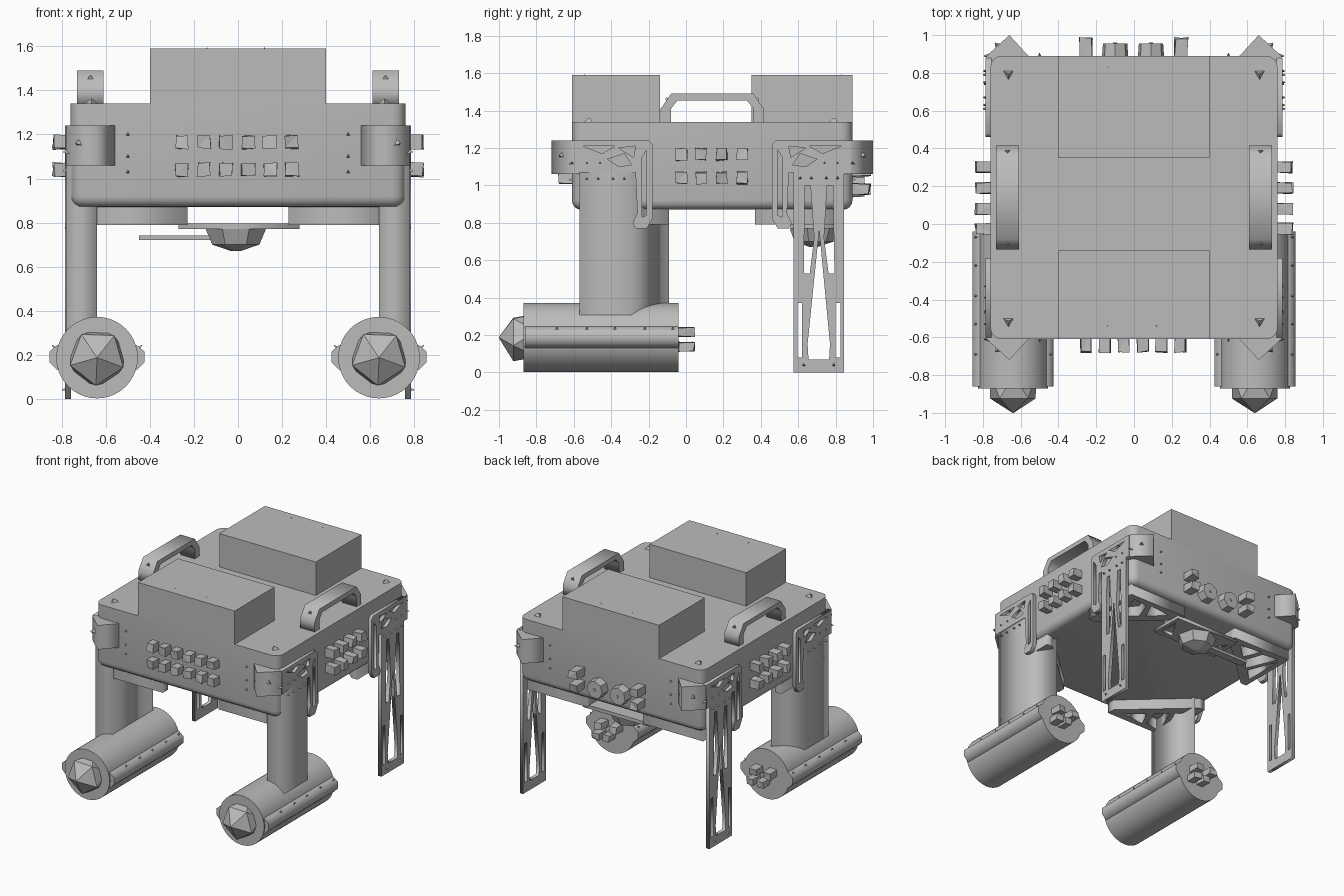
import bpy, bmesh, math, random
from mathutils import Matrix, Vector

random.seed(4)
cube = bpy.data.objects.get("Cube")
if cube:
    bpy.data.objects.remove(cube, do_unlink=True)

grey = bpy.data.materials.new("plain grey")
grey.use_nodes = True
colour = (0.5, 0.5, 0.5, 1)
grey.diffuse_color = colour
grey.node_tree.nodes["Principled BSDF"].inputs["Base Color"].default_value = colour

MID = 0.14                                   # y centre of the hull
SIDE = Matrix(((0, 0, 1), (1, 0, 0), (0, 1, 0))).to_4x4()   # (y, z) drawings


def add(name, mesh, smooth=False):
    ob = bpy.data.objects.new(name, mesh)
    bpy.context.collection.objects.link(ob)
    mesh.materials.clear()
    mesh.materials.append(grey)
    if smooth:
        bpy.ops.object.select_all(action='DESELECT')
        ob.select_set(True)
        bpy.context.view_layer.objects.active = ob
        bpy.ops.object.shade_smooth_by_angle(angle=math.radians(35))
    return ob


def finish(name, bm, smooth=False):
    mesh = bpy.data.meshes.new(name)
    bm.to_mesh(mesh)
    bm.free()
    return add(name, mesh, smooth)


def span(name, x, y, z):
    """Box between pairs of limits."""
    bm = bmesh.new()
    bmesh.ops.create_cube(bm, size=1)
    for v in bm.verts:
        v.co = Vector([(a + b) / 2 + c * (b - a) for (a, b), c in zip((x, y, z), v.co)])
    return finish(name, bm)


def plate(name, loops, low, high, side=False):
    """Extruded outline with holes, drawn in xy, or in yz when side is set."""
    curve = bpy.data.curves.new(name, 'CURVE')
    curve.dimensions = '2D'
    curve.fill_mode = 'BOTH'
    curve.extrude = abs(high - low) / 2
    for loop in loops:
        s = curve.splines.new('POLY')
        s.points.add(len(loop) - 1)
        for p, (a, b) in zip(s.points, loop):
            p.co = (a, b, 0, 1)
        s.use_cyclic_u = True
    temp = bpy.data.objects.new(name, curve)
    bpy.context.collection.objects.link(temp)
    dg = bpy.context.evaluated_depsgraph_get()
    mesh = bpy.data.meshes.new_from_object(temp.evaluated_get(dg))
    bpy.data.objects.remove(temp, do_unlink=True)
    mesh.transform(Matrix.Translation((0, 0, (low + high) / 2)))
    if side:
        mesh.transform(SIDE)
    return add(name, mesh)


def cone(name, at, direction, r1, r2, depth, sides, smooth=False):
    """Cone or cylinder centred at a point, pointing along a direction."""
    bm = bmesh.new()
    turn = Vector(direction).to_track_quat('Z', 'Y').to_matrix().to_4x4()
    bmesh.ops.create_cone(bm, cap_ends=True, segments=sides, radius1=r1, radius2=r2,
                          depth=depth, matrix=Matrix.Translation(at) @ turn)
    return finish(name, bm, smooth)


def screw(at, direction, r=0.016):
    cone("screw", at, direction, r, r * 0.15, 0.03, 3)


def knob(at, size):
    """Rough chipped block."""
    bm = bmesh.new()
    bmesh.ops.create_cube(bm, size=1)
    for v in bm.verts:
        v.co = Vector([at[i] + v.co[i] * size[i] * random.uniform(0.8, 1.1) for i in range(3)])
    bmesh.ops.triangulate(bm, faces=bm.faces[:])
    finish("knob", bm)


# Hull with rounded corners and a rounded lower edge
bm = bmesh.new()
bmesh.ops.create_cube(bm, size=1)
for v in bm.verts:
    v.co = Vector((v.co.x * 1.52, MID + v.co.y * 1.5, 1.105 + v.co.z * 0.47))
upright = [e for e in bm.edges if abs(e.verts[0].co.z - e.verts[1].co.z) > 0.1]
bmesh.ops.bevel(bm, geom=upright, offset=0.06, segments=4, profile=0.5, affect='EDGES')
lower = [e for e in bm.edges if all(v.co.z < 0.9 for v in e.verts)]
bmesh.ops.bevel(bm, geom=lower, offset=0.05, segments=4, profile=0.5, affect='EDGES')
finish("hull", bm, True)

# Raised blocks on the deck
span("front_block", (-0.4, 0.4), (-0.61, -0.14), (1.33, 1.59))
span("back_block", (-0.4, 0.4), (0.35, 0.89), (1.33, 1.59))
for x in (-0.14, 0.12):
    for y in (-0.54, 0.83):
        screw((x, y, 1.58), (0, 0, 1), 0.01)

# Outlines shared by the repeated parts
handle = [(-0.135, 1.33), (-0.135, 1.41), (-0.08, 1.49), (0.36, 1.49), (0.415, 1.41),
          (0.415, 1.33), (0.36, 1.33), (0.36, 1.41), (0.325, 1.455), (-0.045, 1.455),
          (-0.08, 1.41), (-0.08, 1.33)]
leg_plate = [
    [(0.575, 0), (0.845, 0), (0.845, 1.07), (0.575, 1.07)],
    [(0.655, 0.07), (0.765, 0.07), (0.77, 0.15), (0.712, 0.76), (0.65, 0.15)],
    [(0.63, 0.53), (0.662, 0.53), (0.685, 0.72), (0.665, 1.0), (0.635, 1.0)],
    [(0.762, 0.53), (0.794, 0.53), (0.785, 1.0), (0.755, 1.0), (0.738, 0.72)],
    [(0.595, 0.08), (0.62, 0.08), (0.62, 0.37), (0.595, 0.37)],
    [(0.8, 0.08), (0.825, 0.08), (0.825, 0.37), (0.8, 0.37)]]
hook = [
    [(-0.6, 1.24), (-0.2, 1.24), (-0.18, 1.22), (-0.18, 0.82), (-0.21, 0.77), (-0.27, 0.77),
     (-0.285, 0.8), (-0.26, 0.85), (-0.27, 1.07), (-0.6, 1.07)],
    [(-0.235, 0.83), (-0.21, 0.84), (-0.21, 1.19), (-0.235, 1.15)],
    [(-0.55, 1.21), (-0.45, 1.17), (-0.38, 1.21)],
    [(-0.36, 1.2), (-0.27, 1.21), (-0.28, 1.15)],
    [(-0.42, 1.14), (-0.33, 1.17), (-0.29, 1.11), (-0.36, 1.1)]]
corner = [(0.55, -0.6), (0.66, -0.72), (0.78, -0.61), (0.78, -0.55), (0.6, -0.55)]
truss = [
    [(0.73, -0.56), (0.73, -0.09), (0.68, -0.09), (0.23, -0.5), (0.23, -0.56)],
    [(0.69, -0.49), (0.69, -0.17), (0.6, -0.26)],
    [(0.67, -0.52), (0.57, -0.28), (0.49, -0.36), (0.54, -0.5)],
    [(0.51, -0.52), (0.45, -0.39), (0.33, -0.5)]]


def moved(loops, sx=1, flip=False, side=False):
    """Mirror outlines across the middle planes."""
    def point(a, b):
        if side:
            return (2 * MID - a if flip else a, b)
        return (sx * a, 2 * MID - b if flip else b)
    return [[point(*p) for p in loop] for loop in loops]


for s in (-1, 1):
    # Carrying handle
    plate("handle", [handle], s * 0.67 - 0.06, s * 0.67 + 0.06, side=True)
    for y in (-0.1, 0.38):
        screw((s * 0.67, y, 1.455), (0, -0.6 if y < 0 else 0.6, 0.8), 0.03)

    # Slotted back leg
    plate("back_leg", leg_plate, s * 0.758, s * 0.785, side=True)
    for y in (0.61, 0.67, 0.75, 0.81):
        screw((s * 0.785, y, 1.04), (s, 0, 0))
    for y in (0.63, 0.79):
        screw((s * 0.785, y, 0.04), (s, 0, 0))

    # Solid front leg
    leg = [(s * 0.78, -0.57), (s * 0.78, -0.29), (s * 0.64, -0.09), (s * 0.64, -0.57)]
    plate("front_leg", [leg], 0.27, 1.07)
    for y in (-0.53, -0.47, -0.39, -0.33):
        screw((s * 0.78, y, 1.035), (s, 0, 0))

    # Floating barrel with side flanges, nose and rear fittings
    cx = s * 0.64
    cone("barrel", (cx, -0.455, 0.187), (0, 1, 0), 0.185, 0.185, 0.83, 40, True)
    flange = [(cx - 0.215, 0.165), (cx - 0.18, 0.13), (cx + 0.18, 0.13), (cx + 0.215, 0.165),
              (cx + 0.215, 0.215), (cx + 0.18, 0.245), (cx - 0.18, 0.245), (cx - 0.215, 0.215)]
    ob = plate("barrel_flange", [flange], -0.86, -0.04)
    ob.data.transform(Matrix(((1, 0, 0), (0, 0, 1), (0, 1, 0))).to_4x4())
    ob.data.flip_normals()
    for y in (-0.07, -0.22, -0.38, -0.53, -0.69):
        for t in (-1, 1):
            screw((cx + t * 0.195, y, 0.232), (t * 0.6, 0, 0.8), 0.014)
    bm = bmesh.new()
    turn = Matrix.Rotation(0.35, 4, 'Y') @ Matrix.Rotation(math.pi / 2, 4, 'X')
    bmesh.ops.create_icosphere(bm, subdivisions=1, radius=0.142, matrix=turn)
    bmesh.ops.translate(bm, verts=bm.verts, vec=(cx, -0.86, 0.187))
    finish("barrel_nose", bm)
    for dx, dz in ((-0.06, 0.03), (0.06, 0.03), (0, -0.05), (0.08, -0.05)):
        knob((cx + dx, 0, 0.187 + dz), (0.06, 0.09, 0.05))

    # Corner hardware, front and back
    for flip in (False, True):
        fy = 1 if flip else -1
        plate("side_hook", moved(hook, 1, flip, True), s * 0.755, s * 0.785, side=True)
        plate("corner_guard", moved([corner], s, flip), 1.06, 1.24)
        plate("under_truss", moved(truss, s, flip), 0.79, 0.885)
        screw((s * 0.665, MID + fy * 0.655, 1.345), (0, 0, 1), 0.042)
        screw((s * 0.725, MID + fy * 0.807, 1.16), (s * 0.7, fy * 0.7, 0), 0.025)
        for z in (1.03, 1.1, 1.2):
            screw((s * 0.5, MID + fy * 0.75, z), (0, fy, 0))
        for y in (0.6, 0.67, 0.75):
            screw((s * 0.78, MID + fy * y, 1.12), (s, 0, 0))

    # Side knobs
    for y in (-0.025, 0.08, 0.19, 0.3):
        for z in (1.04, 1.165):
            knob((s * 0.79, y, z), (0.1, 0.06, 0.065))

# Front knobs
for i in range(6):
    for z in (1.04, 1.165):
        knob((-0.255 + i * 0.1, -0.63, z), (0.062, 0.1, 0.062))

# Back sockets and knobs
for x in (-0.1, 0.09):
    cone("back_socket", (x, 0.915, 1.0), (0, 1, 0), 0.072, 0.066, 0.08, 7)
    cone("back_socket_pin", (x, 0.95, 1.0), (0, 1, 0), 0.02, 0.01, 0.02, 4)
for x in (-0.255, 0.25):
    for z in (0.98, 1.08):
        knob((x, 0.925, z), (0.07, 0.12, 0.06))

# Underslung frame, dome and arm
plate("under_frame", [
    [(-0.27, 0.56), (0.28, 0.56), (0.28, 0.82), (-0.27, 0.82)],
    [(-0.24, 0.6), (-0.14, 0.6), (-0.24, 0.76)],
    [(0.25, 0.6), (0.25, 0.76), (0.15, 0.6)]], 0.77, 0.795)
for x in (-0.25, 0.25):
    span("frame_post", (x - 0.02, x + 0.02), (0.66, 0.8), (0.78, 0.88))
cone("dome", (-0.01, 0.68, 0.735), (0, 0, -1), 0.14, 0.11, 0.07, 7)
cone("dome_cap", (-0.01, 0.68, 0.685), (0, 0, -1), 0.11, 0.02, 0.03, 7)
span("dome_arm", (-0.45, -0.08), (0.65, 0.71), (0.722, 0.742))
